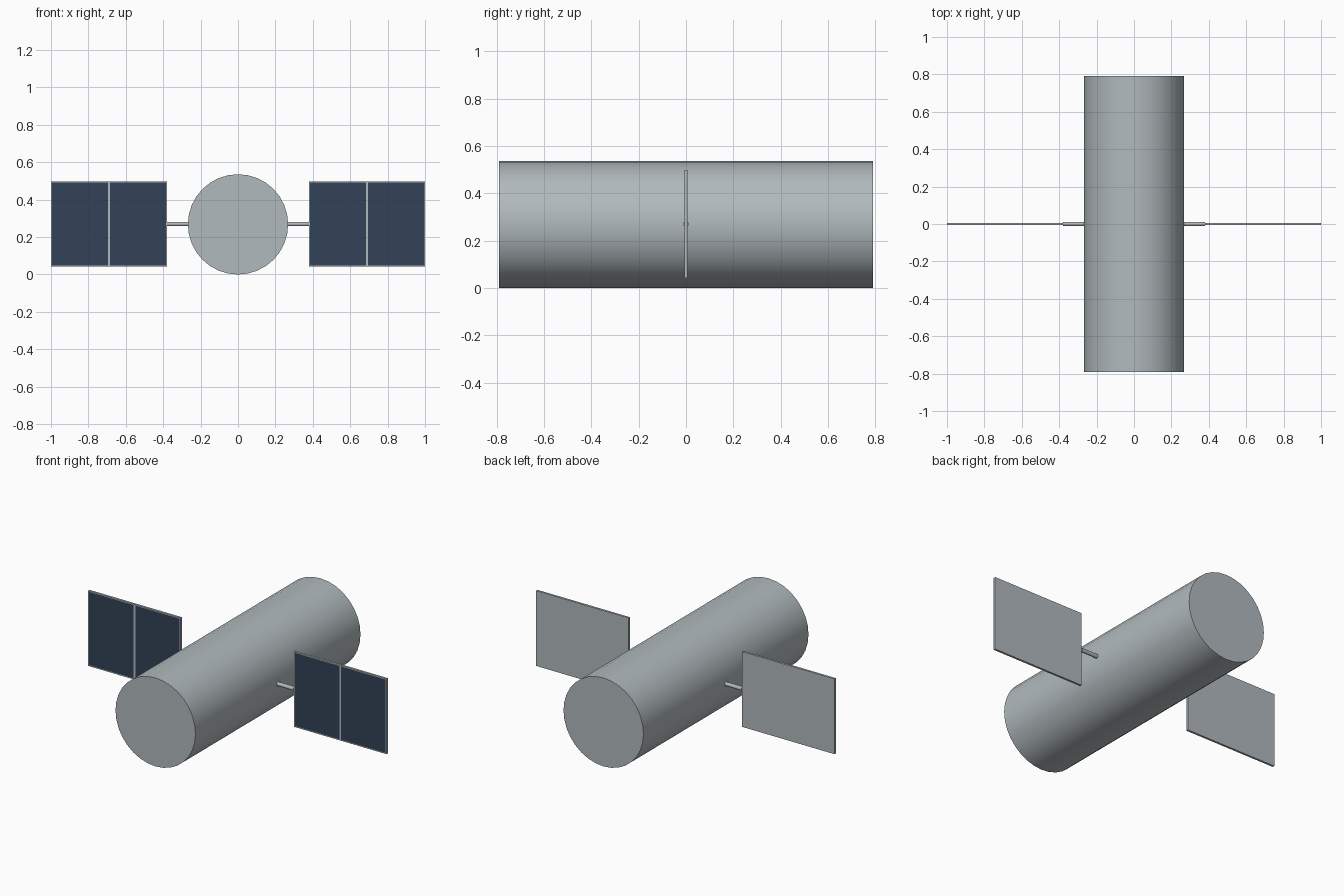
import bpy, bmesh, math
from mathutils import Matrix

cube = bpy.data.objects.get("Cube")
if cube:
    bpy.data.objects.remove(cube, do_unlink=True)

RADIUS, LENGTH = 0.268, 1.58
AXIS_Z = RADIUS
PANEL_IN, PANEL_OUT = 0.38, 1.0
PANEL_HEIGHT, PANEL_DEPTH = 0.456, 0.013


def material(name, color):
    mat = bpy.data.materials.new(name)
    mat.use_nodes = True
    mat.diffuse_color = color
    mat.node_tree.nodes["Principled BSDF"].inputs["Base Color"].default_value = color
    return mat


grey = material("satin grey", (0.44, 0.49, 0.51, 1))
navy = material("solar cell navy", (0.032, 0.055, 0.095, 1))


def cylinder(name, radius, length, sides, location, rotation):
    bpy.ops.mesh.primitive_cylinder_add(vertices=sides, radius=radius, depth=length,
                                        location=location, rotation=rotation)
    obj = bpy.context.object
    obj.name = name
    obj.data.materials.append(grey)
    bpy.ops.object.shade_smooth_by_angle(angle=math.radians(35))
    return obj


def solar_panel(name, side):
    width = PANEL_OUT - PANEL_IN
    bm = bmesh.new()
    bmesh.ops.create_cube(bm, size=1, matrix=Matrix.Diagonal((width, PANEL_DEPTH, PANEL_HEIGHT, 1)))
    # Split the front into two cells, then inset each to leave a thin frame
    bmesh.ops.bisect_plane(bm, geom=bm.verts[:] + bm.edges[:] + bm.faces[:],
                           plane_co=(0, 0, 0), plane_no=(1, 0, 0))
    bm.normal_update()
    cells = [f for f in bm.faces if f.normal.y < -0.9]
    bmesh.ops.inset_individual(bm, faces=cells, thickness=0.006, use_even_offset=True)
    for face in cells:
        face.material_index = 1
    mesh = bpy.data.meshes.new(name)
    bm.to_mesh(mesh)
    bm.free()
    mesh.materials.append(grey)
    mesh.materials.append(navy)
    obj = bpy.data.objects.new(name, mesh)
    obj.location = (side * (PANEL_IN + PANEL_OUT) / 2, 0, AXIS_Z + 0.002)
    bpy.context.collection.objects.link(obj)


# Main hull, lying front to back
cylinder("hull", RADIUS, LENGTH, 32, (0, 0, AXIS_Z), (math.pi / 2, 0, 0))

# Strut and solar panel on each side
for label, side in (("left", 1), ("right", -1)):
    inner = RADIUS - 0.03
    cylinder(label + "_strut", 0.012, PANEL_IN - inner, 16,
             (side * (inner + PANEL_IN) / 2, 0, AXIS_Z + 0.002), (0, math.pi / 2, 0))
    solar_panel(label + "_solar_panel", side)
